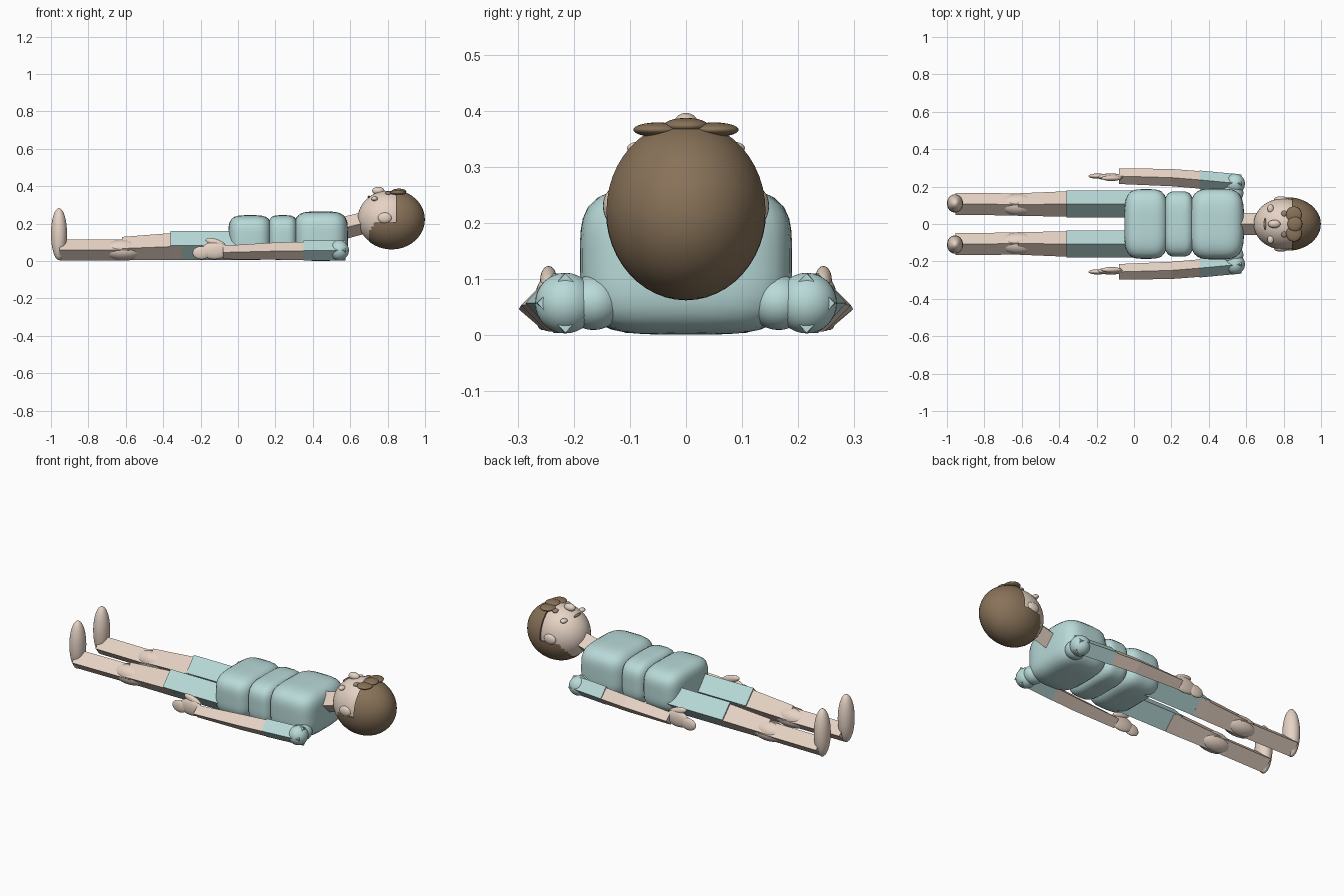
import bpy, bmesh, math
from mathutils import Vector, Matrix

if "Cube" in bpy.data.objects:
    bpy.data.objects.remove(bpy.data.objects["Cube"])


def material(name, rgb):
    m = bpy.data.materials.new(name)
    m.diffuse_color = (*rgb, 1)
    m.use_nodes = True
    m.node_tree.nodes["Principled BSDF"].inputs["Base Color"].default_value = m.diffuse_color
    return m


SKIN = material("skin", (0.79, 0.65, 0.55))
CLOTH = material("cloth", (0.48, 0.70, 0.69))
HAIR = material("hair", (0.25, 0.17, 0.10))
DARK = material("eye_brown", (0.30, 0.23, 0.18))


def finish(bm, name, mat, smooth=True):
    bmesh.ops.recalc_face_normals(bm, faces=bm.faces)
    me = bpy.data.meshes.new(name)
    bm.to_mesh(me)
    bm.free()
    me.materials.append(mat)
    ob = bpy.data.objects.new(name, me)
    bpy.context.collection.objects.link(ob)
    if smooth:
        bpy.ops.object.select_all(action='DESELECT')
        ob.select_set(True)
        bpy.context.view_layer.objects.active = ob
        bpy.ops.object.shade_smooth_by_angle(angle=math.radians(40))
    return ob


def blob(name, c, r, mat, power=2, seg=32, cuts=(), tilt=0):
    """Ellipsoid or rounded box (power > 2), optionally cut by planes."""
    bm = bmesh.new()
    bmesh.ops.create_uvsphere(bm, u_segments=seg, v_segments=seg // 2, radius=1)
    rot = Matrix.Rotation(tilt, 3, 'Y')
    for v in bm.verts:
        n = sum(abs(k) ** power for k in v.co) ** (1 / power)
        p = v.co / n
        v.co = rot @ Vector((p.x * r[0], p.y * r[1], p.z * r[2])) + Vector(c)
    for co, no in cuts:
        res = bmesh.ops.bisect_plane(bm, geom=bm.verts[:] + bm.edges[:] + bm.faces[:],
                                     plane_co=co, plane_no=no, clear_inner=True)
        edges = [e for e in res['geom_cut'] if isinstance(e, bmesh.types.BMEdge)]
        bmesh.ops.holes_fill(bm, edges=edges, sides=0)
    return finish(bm, name, mat)


def limb(name, stations, mat):
    """Four-sided diamond limb through (x, y, z, half width, half height)."""
    bm = bmesh.new()
    rings = [[bm.verts.new((x, y + a * w, z + b * h))
              for a, b in ((1, 0), (0, 1), (-1, 0), (0, -1))]
             for x, y, z, w, h in stations]
    for p, q in zip(rings, rings[1:]):
        for i in range(4):
            bm.faces.new((p[i], p[(i + 1) % 4], q[(i + 1) % 4], q[i]))
    bm.faces.new(rings[0])
    bm.faces.new(rings[-1])
    return finish(bm, name, mat, smooth=False)


# padded torso
blob("hips", (0.065, 0, 0.125), (0.117, 0.186, 0.12), CLOTH, 4, 48)
blob("waist", (0.24, 0, 0.125), (0.082, 0.175, 0.12), CLOTH, 4, 48)
blob("chest", (0.443, 0, 0.133), (0.145, 0.189, 0.132), CLOTH, 4, 48)

# neck and head
limb("neck", [(0.52, 0, 0.165, 0.058, 0.062), (0.72, 0, 0.215, 0.058, 0.058)], SKIN)
blob("head", (0.80, 0, 0.225), (0.16, 0.137, 0.15), SKIN, seg=48)
HC, HR = (0.821, 0, 0.222), (0.178, 0.143, 0.16)
blob("hair_crown", HC, HR, HAIR, seg=48, cuts=[((0.845, 0, 0), (1, 0, 0))])
blob("hair_back", HC, HR, HAIR, seg=48,
     cuts=[((0.70, 0, 0), (1, 0, 0)), ((0, 0, 0.21), (0, 0, -1))])
blob("fringe_middle", (0.86, 0, 0.373), (0.04, 0.04, 0.014), HAIR)

# face
blob("nose", (0.75, 0, 0.375), (0.033, 0.022, 0.021), SKIN)
blob("mouth", (0.70, 0, 0.343), (0.007, 0.032, 0.007), DARK)

for s, side in ((1, "left"), (-1, "right")):
    blob("fringe_" + side, (0.855, s * 0.05, 0.366), (0.042, 0.044, 0.013), HAIR)
    blob("eye_" + side, (0.803, s * 0.055, 0.361), (0.016, 0.018, 0.011), DARK, seg=24)
    blob("cheek_" + side, (0.73, s * 0.083, 0.333), (0.017, 0.022, 0.012), SKIN, seg=24)
    blob("ear_" + side, (0.785, s * 0.132, 0.23), (0.037, 0.016, 0.029), SKIN, seg=24)

    # legs
    limb("shorts_" + side, [(0.02, s * 0.108, 0.083, 0.072, 0.077),
                            (-0.36, s * 0.108, 0.083, 0.072, 0.077)], CLOTH)
    limb("thigh_" + side, [(-0.30, s * 0.107, 0.077, 0.068, 0.072),
                           (-0.36, s * 0.107, 0.077, 0.068, 0.072),
                           (-0.62, s * 0.104, 0.067, 0.060, 0.062)], SKIN)
    blob("knee_" + side, (-0.615, s * 0.104, 0.06), (0.11, 0.058, 0.055), SKIN)
    limb("shin_" + side, [(-0.58, s * 0.104, 0.06, 0.059, 0.056),
                          (-0.955, s * 0.108, 0.06, 0.059, 0.056)], SKIN)
    blob("foot_" + side, (-0.957, s * 0.11, 0.144), (0.043, 0.049, 0.139), SKIN)

    # arms
    blob("shoulder_" + side, (0.54, s * 0.215, 0.057), (0.053, 0.054, 0.054), CLOTH)
    blob("shoulder_inner_" + side, (0.53, s * 0.165, 0.058), (0.055, 0.052, 0.049), CLOTH)
    limb("sleeve_" + side, [(0.575, s * 0.215, 0.057, 0.05, 0.053),
                            (0.35, s * 0.236, 0.057, 0.05, 0.053)], CLOTH)
    limb("arm_" + side, [(0.40, s * 0.232, 0.055, 0.047, 0.049),
                         (0.20, s * 0.248, 0.053, 0.046, 0.046),
                         (-0.08, s * 0.256, 0.046, 0.042, 0.036)], SKIN)

    # hands
    blob("palm_" + side, (-0.125, s * 0.252, 0.055), (0.075, 0.018, 0.046), SKIN)
    blob("fingers_" + side, (-0.195, s * 0.256, 0.044), (0.048, 0.014, 0.035), SKIN)
    blob("thumb_" + side, (-0.12, s * 0.245, 0.098), (0.056, 0.015, 0.02), SKIN, tilt=0.3)
